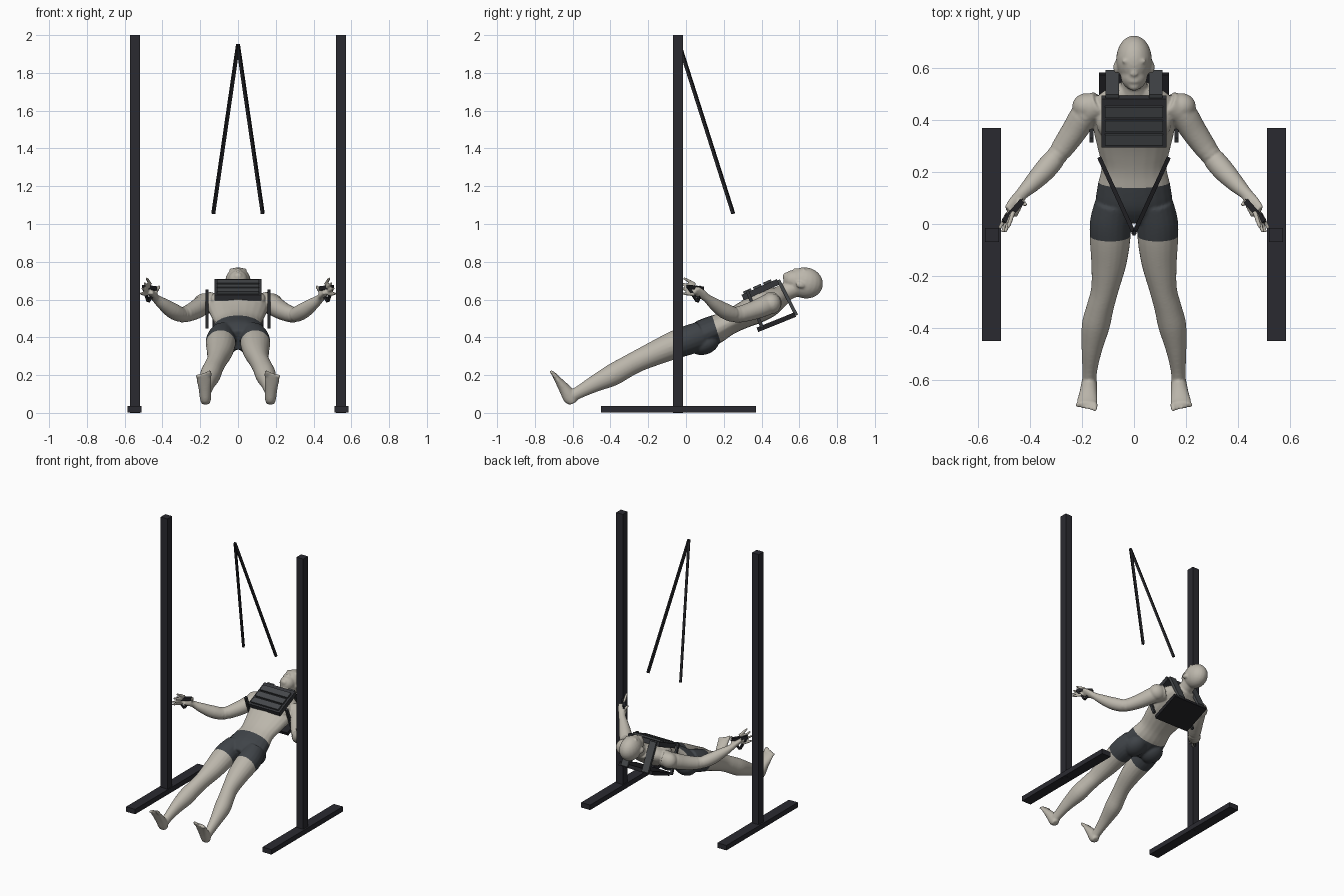
import bpy, bmesh, math
from mathutils import Vector, Matrix

cube = bpy.data.objects.get("Cube")
if cube:
    bpy.data.objects.remove(cube, do_unlink=True)


def material(name, r, g, b):
    m = bpy.data.materials.new(name)
    m.use_nodes = True
    m.diffuse_color = (r, g, b, 1)
    m.node_tree.nodes["Principled BSDF"].inputs["Base Color"].default_value = (r, g, b, 1)
    return m


SKIN = material("pale_skin", .50, .47, .41)
SHORTS = material("slate_cloth", .05, .057, .065)
FRAME = material("dark_frame", .023, .023, .03)
STRAP = material("black_webbing", .015, .015, .018)
VEST = material("charcoal_vest", .035, .037, .042)
SLAT = material("grey_pouch", .06, .065, .07)


def add_object(name, bm, mats):
    bmesh.ops.recalc_face_normals(bm, faces=bm.faces)
    mesh = bpy.data.meshes.new(name)
    bm.to_mesh(mesh)
    bm.free()
    for m in mats:
        mesh.materials.append(m)
    ob = bpy.data.objects.new(name, mesh)
    bpy.context.collection.objects.link(ob)
    return ob


def box(name, center, size, mat, rot=None):
    bm = bmesh.new()
    bmesh.ops.create_cube(bm, size=1)
    bm.transform(Matrix.Translation(center) @ (rot or Matrix()) @ Matrix.Diagonal((*size, 1)))
    return add_object(name, bm, [mat])


def bar(name, a, b, width, mat):
    a, b = Vector(a), Vector(b)
    rot = (b - a).to_track_quat('Z', 'Y').to_matrix().to_4x4()
    return box(name, (a + b) / 2, (width, width, (b - a).length), mat, rot)


def tilt(deg):
    return Matrix.Rotation(math.radians(deg), 4, 'X')


def loft(bm, rings, s=1, hint=(1, 0, 0), steps=4, sides=20):
    """Smooth tube through rings of (x, y, z, half width, half depth)."""
    rows = [Vector(r) for r in rings]
    for r in rows:
        r[0] *= s
    pts = []
    for i in range(len(rows) - 1):
        p0, p1, p2 = rows[max(i - 1, 0)], rows[i], rows[i + 1]
        p3 = rows[min(i + 2, len(rows) - 1)]
        for k in range(steps):
            t = k / steps
            pts.append(p1 + ((p2 - p0) * t + (2 * p0 - 5 * p1 + 4 * p2 - p3) * t * t
                             + (3 * p1 - p0 - 3 * p2 + p3) * t ** 3) / 2)
    pts.append(rows[-1])
    loops = []
    for i, p in enumerate(pts):
        tan = (Vector(pts[min(i + 1, len(pts) - 1)][:3]) - Vector(pts[max(i - 1, 0)][:3])).normalized()
        side = Vector(hint)
        side = (side - tan * side.dot(tan)).normalized()
        up = tan.cross(side)
        loops.append([bm.verts.new(Vector(p[:3]) + side * p[3] * math.cos(a) + up * p[4] * math.sin(a))
                      for a in (2 * math.pi * j / sides for j in range(sides))])
    for a, b in zip(loops, loops[1:]):
        for j in range(sides):
            k = (j + 1) % sides
            bm.faces.new((a[j], a[k], b[k], b[j]))
    bm.faces.new(loops[0])
    bm.faces.new(loops[-1])


def blob(bm, center, radii, rot=None):
    m = Matrix.Translation(center) @ (rot or Matrix()) @ Matrix.Diagonal((*radii, 1))
    bmesh.ops.create_uvsphere(bm, u_segments=20, v_segments=14, radius=1, matrix=m)


def digit(bm, a, b, r, s):
    mid = [(p + q) / 2 for p, q in zip(a, b)]
    loft(bm, [(*a, r, r), (*mid, r, r), (*b, r * .8, r * .8)], s, hint=(.3, .5, .8), steps=2, sides=10)
    blob(bm, (b[0] * s, b[1], b[2]), (r * .8,) * 3)


# Reclining body: torso and neck
bm = bmesh.new()
loft(bm, [(0, .02, .385, .12, .055), (0, .08, .41, .147, .078), (0, .15, .44, .14, .077),
          (0, .22, .475, .125, .066), (0, .29, .51, .14, .068), (0, .37, .55, .158, .078),
          (0, .44, .585, .165, .076), (0, .49, .61, .14, .06), (0, .53, .632, .075, .045)])
loft(bm, [(0, .47, .61, .065, .05), (0, .54, .645, .05, .047), (0, .61, .675, .05, .05)])

# Head and face
blob(bm, (0, .632, .688), (.069, .094, .082), tilt(-12))
blob(bm, (0, .572, .703), (.052, .058, .052))
blob(bm, (0, .532, .722), (.024, .02, .022))
blob(bm, (0, .592, .752), (.01, .026, .014), tilt(-14))
blob(bm, (0, .577, .756), (.016, .009, .011))
blob(bm, (0, .549, .744), (.022, .008, .01))
for s in (1, -1):
    blob(bm, (s * .024, .626, .758), (.024, .009, .009))
    blob(bm, (s * .026, .606, .744), (.014, .009, .009))
    blob(bm, (s * .07, .603, .678), (.009, .025, .017), tilt(-20))

for s in (1, -1):
    # Chest and buttock masses
    blob(bm, (s * .07, .385, .607), (.075, .07, .035), tilt(24))
    blob(bm, (s * .07, .10, .365), (.07, .08, .055), tilt(22))
    # Leg
    loft(bm, [(.08, .08, .41, .07, .075), (.09, .01, .385, .079, .078), (.092, -.06, .36, .078, .074),
              (.097, -.15, .322, .068, .066), (.112, -.25, .277, .053, .058), (.13, -.32, .24, .052, .057),
              (.147, -.39, .2, .054, .058), (.162, -.48, .156, .04, .045), (.17, -.56, .113, .029, .034),
              (.172, -.61, .085, .028, .032)], s)
    # Foot and toes
    loft(bm, [(.172, -.598, .05, .022, .02), (.172, -.612, .078, .03, .037), (.175, -.645, .13, .034, .03),
              (.18, -.682, .18, .04, .017), (.182, -.697, .203, .039, .013)], s)
    for i in range(5):
        x = .151 + .0165 * i
        digit(bm, (x, -.69, .195), (x, -.712 + .003 * i, .217 - .006 * i), .012 if i == 0 else .0085, s)
    # Arm and palm
    blob(bm, (s * .18, .452, .578), (.058, .052, .055))
    loft(bm, [(.13, .46, .59, .055, .055), (.185, .425, .57, .054, .055), (.235, .35, .54, .048, .05),
              (.295, .265, .52, .041, .043), (.345, .205, .54, .042, .042), (.395, .152, .575, .033, .033),
              (.435, .112, .607, .022, .024), (.455, .08, .63, .019, .032), (.475, .045, .65, .014, .036)],
         s, hint=(s * .7, -.7, 0))
    # Fingers and thumb
    for i in range(4):
        k = i / 3
        digit(bm, (.463 + .02 * k, .05 - .005 * k, .68 - .055 * k),
              (.483 + .032 * k, -.01 - .02 * math.sin(k * 3), .712 - .08 * k), .0095, s)
    digit(bm, (.443, .095, .63), (.418, .075, .668), .011, s)

# Fuse the body into one skin, then cut the shorts into it
raw = add_object("body_source", bm, [SKIN])
mod = raw.modifiers.new("fuse", 'REMESH')
mod.mode, mod.voxel_size = 'VOXEL', .006
soft = raw.modifiers.new("soften", 'SMOOTH')
soft.factor, soft.iterations = .5, 4
graph = bpy.context.evaluated_depsgraph_get()
fused = bpy.data.meshes.new_from_object(raw.evaluated_get(graph))
bpy.data.objects.remove(raw, do_unlink=True)
bm = bmesh.new()
bm.from_mesh(fused)
bpy.data.meshes.remove(fused)
normal = Vector((0, .95, .3))
waist, hem = Vector((0, .14, .51)), Vector((0, -.065, .43))
for co in (waist, hem):
    bmesh.ops.bisect_plane(bm, geom=bm.verts[:] + bm.edges[:] + bm.faces[:], plane_co=co, plane_no=normal)
for f in bm.faces:
    c = f.calc_center_median()
    f.material_index = int((c - hem).dot(normal) > 0 > (c - waist).dot(normal) and abs(c.x) < .25)
    f.smooth = True
add_object("body", bm, [SKIN, SHORTS])

# Vest: back plate, chest plate with slats, shoulder and side straps
box("vest_back_plate", (0, .478, .48), (.27, .215, .025), STRAP, tilt(22))
box("vest_chest_plate", (0, .394, .652), (.25, .205, .032), VEST, tilt(24))
for i in (-1, 0, 1):
    off = tilt(24) @ Vector((0, i * .058 - .008, .02))
    box("vest_slat", Vector((0, .394, .652)) + off, (.222, .045, .016), SLAT, tilt(24))
for s in (1, -1):
    box("shoulder_strap", (s * .083, .537, .61), (.052, .018, .21), SLAT, tilt(27))
    box("side_strap", (s * .164, .363, .55), (.016, .018, .215), VEST, tilt(22))

for s in (1, -1):
    # Upright post and floor rail
    box("post", (s * .546, -.043, 1), (.054, .054, 2), FRAME)
    box("floor_rail", (s * .548, -.04, .019), (.072, .82, .036), FRAME)
    # Hanging strap
    bar("hanging_strap", (0, -.035, 1.95), (s * .131, .25, 1.055), .016, STRAP)
    # Triangular hand grip
    a, b, c = (s * .43, .088, .658), (s * .5, .01, .667), (s * .475, .06, .59)
    bar("hand_grip", a, b, .022, STRAP)
    bar("grip_strap_inner", a, c, .014, STRAP)
    bar("grip_strap_outer", b, c, .014, STRAP)
